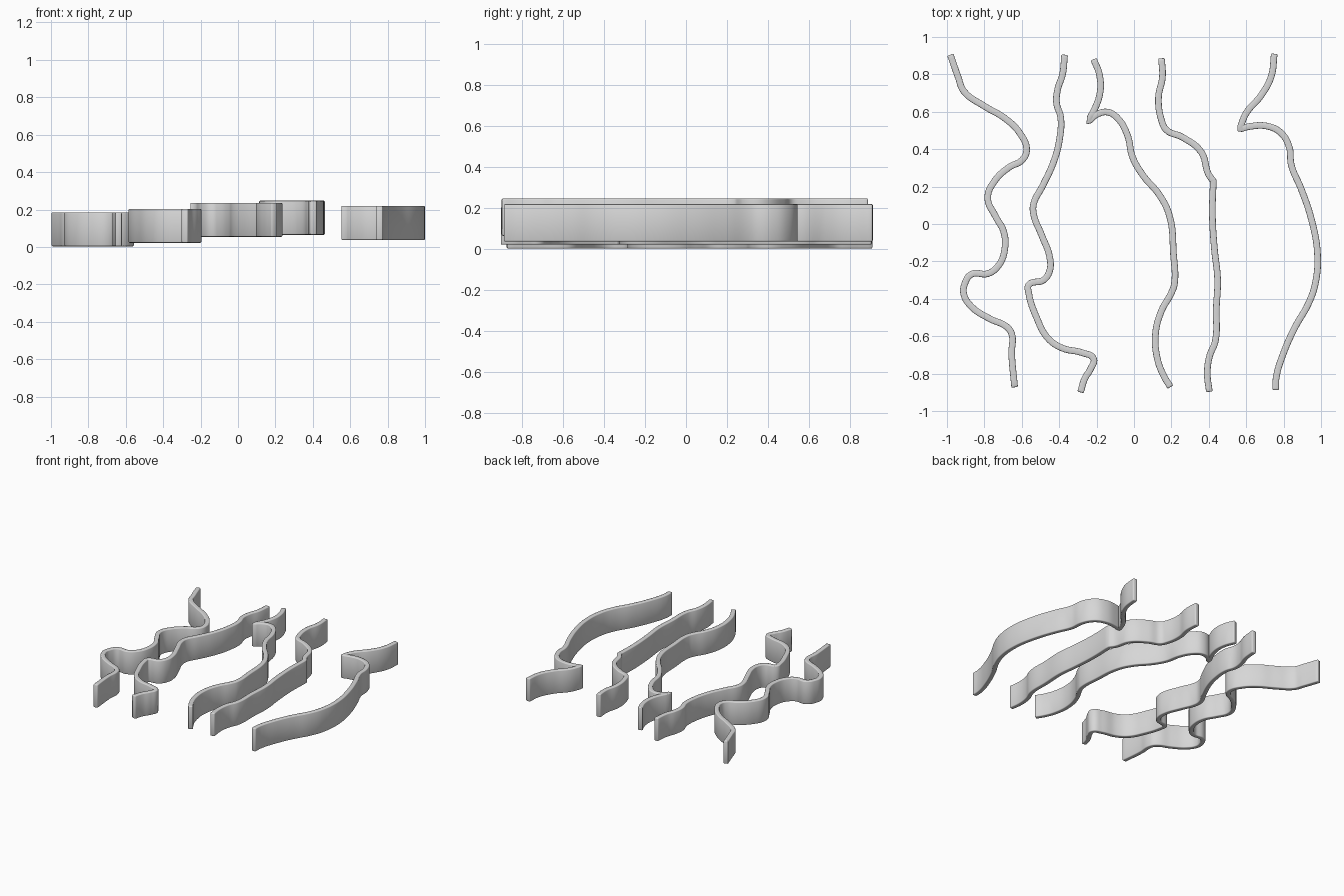
import bpy, math

grey = bpy.data.materials.new("light_grey")
grey.diffuse_color = (0.68, 0.68, 0.68, 1)

HEIGHT = 0.182   # ribbon height
THICK = 0.035    # ribbon thickness


def ribbon(name, bottom, pts, kinks=()):
    """Upright wavy wall: extruded centre line, thickened, with softened edges."""
    cu = bpy.data.curves.new(name, 'CURVE')
    cu.dimensions = '3D'
    cu.twist_mode = 'Z_UP'
    cu.resolution_u = 6
    cu.extrude = HEIGHT / 2
    sp = cu.splines.new('BEZIER')
    sp.bezier_points.add(len(pts) - 1)
    for i, (bp, (x, y)) in enumerate(zip(sp.bezier_points, pts)):
        bp.co = (x, y, bottom + HEIGHT / 2)
        bp.handle_left_type = bp.handle_right_type = 'VECTOR' if i in kinks else 'AUTO'
    ob = bpy.data.objects.new(name, cu)
    bpy.context.collection.objects.link(ob)
    bpy.ops.object.select_all(action='DESELECT')
    bpy.context.view_layer.objects.active = ob
    ob.select_set(True)
    bpy.ops.object.convert(target='MESH')
    ob = bpy.context.object
    ob.name = name
    ob.data.materials.clear()
    ob.data.materials.append(grey)
    # Thickness and softened rims
    so = ob.modifiers.new("thickness", 'SOLIDIFY')
    so.thickness = THICK
    so.offset = 0
    be = ob.modifiers.new("soft_rims", 'BEVEL')
    be.width = 0.006
    be.segments = 2
    be.limit_method = 'ANGLE'
    be.angle_limit = math.radians(75)
    be.use_clamp_overlap = False
    for m in (so.name, be.name):
        bpy.ops.object.modifier_apply(modifier=m)
    bpy.ops.object.shade_smooth_by_angle(angle=math.radians(50))


# Far left ribbon
ribbon("ribbon_far_left", 0.003, [
    (-.982, .905), (-.94, .785), (-.91, .71), (-.80, .63), (-.69, .565),
    (-.61, .485), (-.574, .395), (-.60, .34), (-.665, .305), (-.745, .23),
    (-.782, .14), (-.74, .04), (-.697, -.04), (-.691, -.135), (-.723, -.22),
    (-.78, -.265), (-.868, -.268), (-.905, -.32), (-.91, -.375), (-.868, -.443),
    (-.77, -.507), (-.68, -.55), (-.654, -.587), (-.654, -.694), (-.638, -.873)])

# Left ribbon
ribbon("ribbon_left", 0.022, [
    (-.371, .905), (-.382, .80), (-.408, .72), (-.414, .646), (-.392, .571),
    (-.398, .454), (-.43, .331), (-.489, .203), (-.537, .107), (-.537, .053),
    (-.494, -.059), (-.451, -.176), (-.451, -.25), (-.483, -.299),
    (-.563, -.326), (-.563, -.368), (-.52, -.502), (-.462, -.609),
    (-.387, -.662), (-.275, -.689), (-.216, -.72), (-.232, -.774),
    (-.264, -.828), (-.286, -.90)])

# Middle ribbon
ribbon("ribbon_middle", 0.054, [
    (-.216, .881), (-.184, .795), (-.184, .689), (-.245, .546), (-.20, .585),
    (-.141, .598), (-.088, .566), (-.035, .475), (-.008, .358), (.051, .256),
    (.136, .155), (.19, .043), (.211, -.16), (.216, -.32), (.20, -.368),
    (.147, -.464), (.115, -.587), (.125, -.72), (.158, -.81), (.195, -.872)],
    kinks=(3,))

# Right ribbon
ribbon("ribbon_right", 0.065, [
    (.147, .886), (.152, .785), (.131, .678), (.147, .555), (.174, .502),
    (.259, .464), (.36, .384), (.398, .267), (.424, .23), (.419, .053),
    (.43, -.133), (.447, -.294), (.44, -.454), (.435, -.625), (.403, -.71),
    (.392, -.80), (.403, -.897)], kinks=(8,))

# Far right ribbon
ribbon("ribbon_far_right", 0.037, [
    (.75, .91), (.734, .79), (.681, .689), (.60, .593), (.565, .507),
    (.617, .521), (.713, .523), (.787, .486), (.83, .411), (.841, .315),
    (.894, .187), (.948, .027), (.981, -.16), (.969, -.32), (.932, -.427),
    (.862, -.55), (.798, -.694), (.761, -.817), (.757, -.888)], kinks=(4,))
